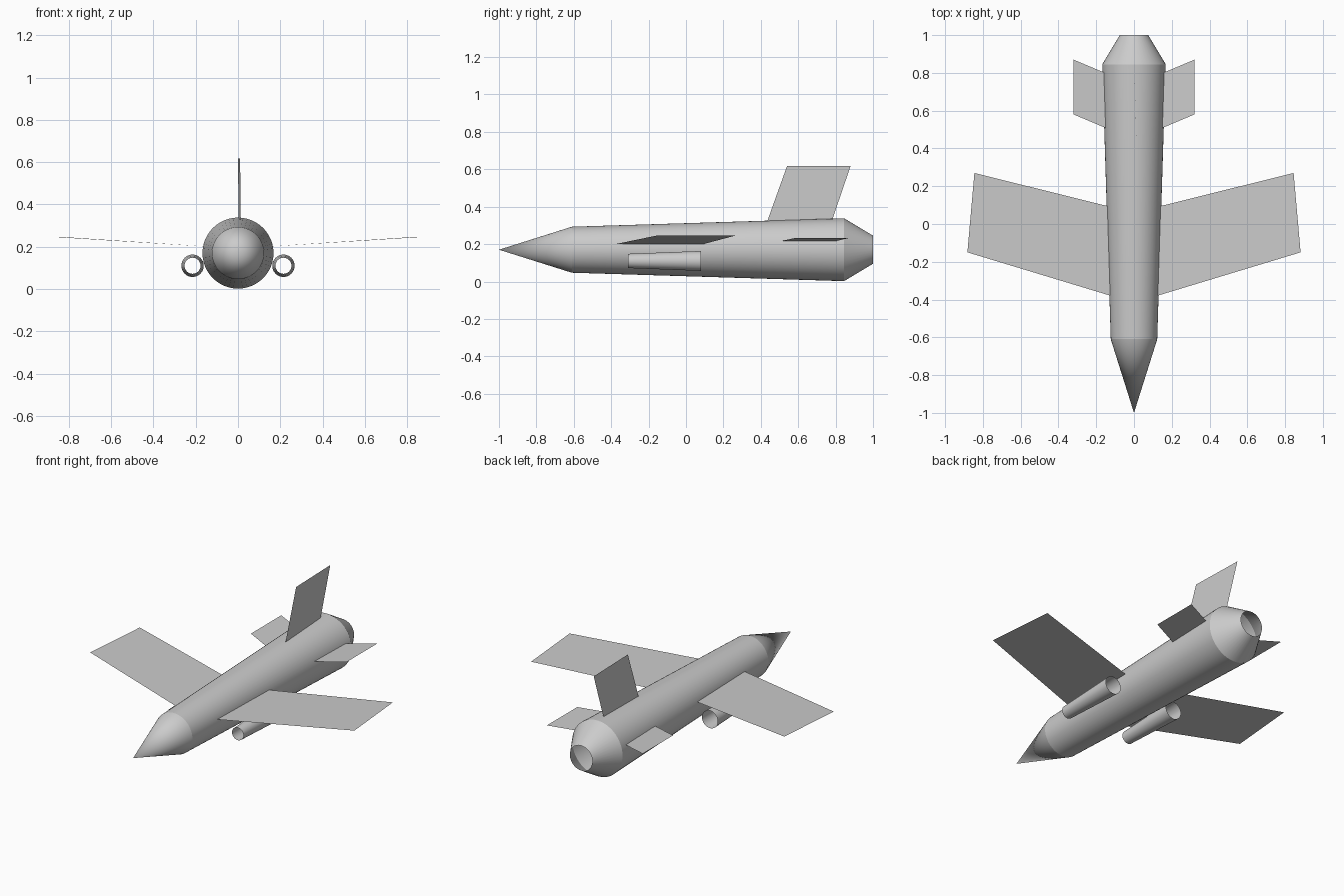
import bpy, bmesh, math

if "Cube" in bpy.data.objects:
    bpy.data.objects.remove(bpy.data.objects["Cube"])

AXIS_Z = 0.17


def make_object(name, verts, faces, smooth=False):
    mesh = bpy.data.meshes.new(name)
    mesh.from_pydata(verts, [], faces)
    bm = bmesh.new()
    bm.from_mesh(mesh)
    bmesh.ops.remove_doubles(bm, verts=bm.verts, dist=1e-5)
    bmesh.ops.recalc_face_normals(bm, faces=bm.faces)
    bm.to_mesh(mesh)
    bm.free()
    obj = bpy.data.objects.new(name, mesh)
    bpy.context.collection.objects.link(obj)
    if smooth:
        bpy.ops.object.select_all(action='DESELECT')
        obj.select_set(True)
        bpy.context.view_layer.objects.active = obj
        bpy.ops.object.shade_smooth_by_angle(angle=math.radians(12))
    return obj


def open_tube(name, profile, cx, cz, n=48):
    """Open shell turned around a y-parallel axis; profile is (y, radius)."""
    verts, faces = [], []
    for y, r in profile:
        for i in range(n):
            a = 2 * math.pi * i / n
            verts.append((cx + r * math.cos(a), y, cz + r * math.sin(a)))
    for k in range(len(profile) - 1):
        for i in range(n):
            j = (i + 1) % n
            a, b = k * n, (k + 1) * n
            faces.append((a + i, a + j, b + j, b + i))
    return make_object(name, verts, faces, smooth=True)


def panel(name, corners, side=1):
    """Thin four-sided sheet; upper side faces up on both sides."""
    verts = [(x * side, y, z) for x, y, z in corners]
    obj = make_object(name, verts, [(0, 1, 2, 3)])
    if obj.data.polygons[0].normal.z < 0:
        obj.data.flip_normals()
    return obj


# Body: nose cone, widening barrel and open tail cone
open_tube("fuselage", [(-1.0, 0.0), (-0.61, 0.123), (0.845, 0.168), (1.0, 0.075)],
          0, AXIS_Z)

for side, label in ((1, "right"), (-1, "left")):
    # Main wing, raised towards the tip
    panel("wing_" + label, [(0.10, -0.387, 0.198), (0.882, -0.15, 0.247),
                            (0.845, 0.27, 0.247), (0.10, 0.085, 0.198)], side)
    # Small tail wing
    panel("tailplane_" + label, [(0.13, 0.50, 0.214), (0.32, 0.58, 0.232),
                                 (0.32, 0.87, 0.232), (0.13, 0.79, 0.214)], side)
    # Tapered open engine tube
    open_tube("engine_" + label, [(-0.31, 0.038), (0.08, 0.053)],
              side * 0.215, 0.11, 32)

# Upright fin, turned very slightly
panel("tail_fin", [(0.013, 0.43, 0.31), (0.010, 0.54, 0.617),
                   (0.0, 0.88, 0.617), (0.003, 0.775, 0.31)])
